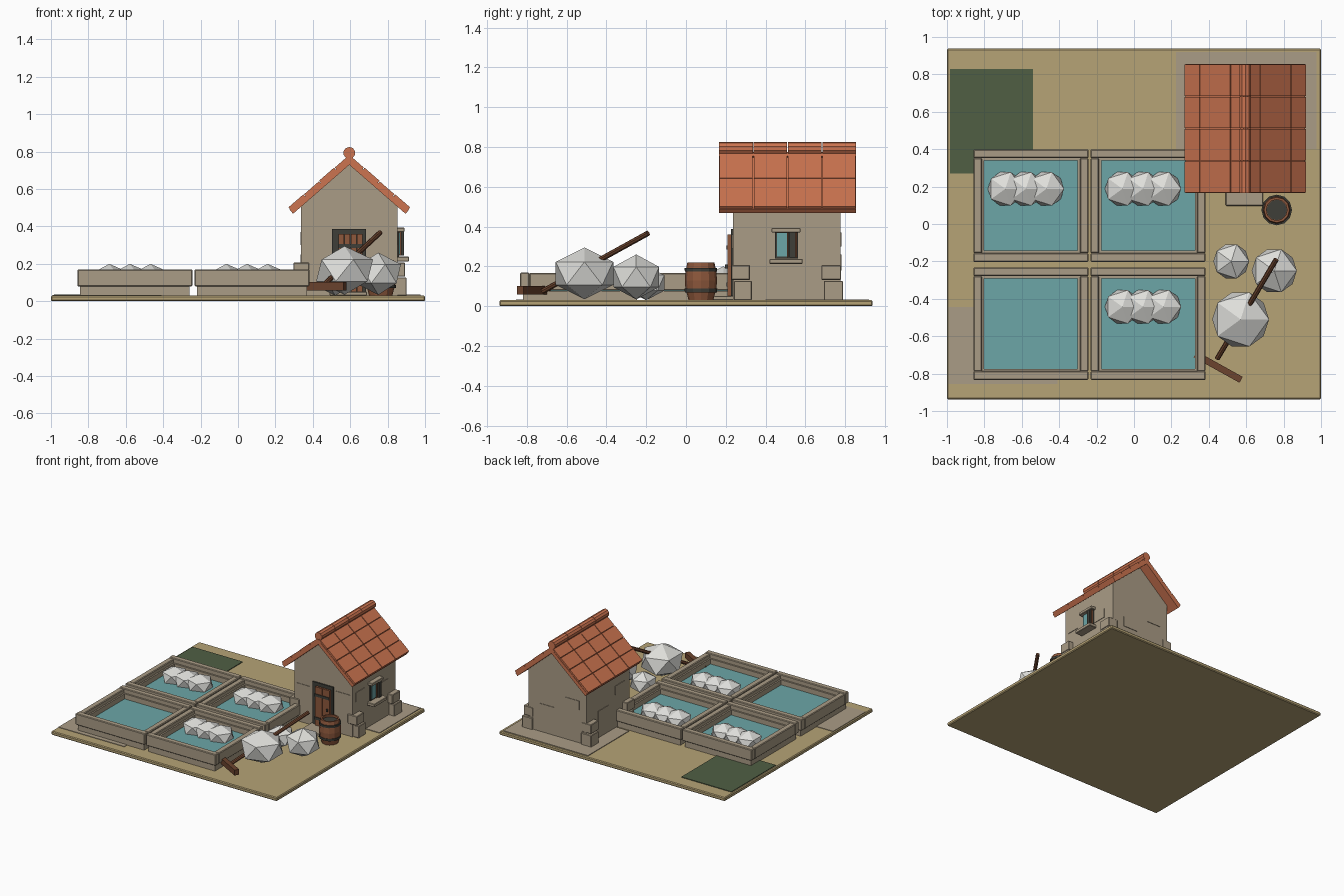
import bpy, bmesh, math
from mathutils import Matrix, Vector

if "Cube" in bpy.data.objects:
    bpy.data.objects.remove(bpy.data.objects["Cube"])


def material(name, r, g, b):
    m = bpy.data.materials.new(name)
    m.diffuse_color = tuple(((c / 255 + 0.055) / 1.055) ** 2.4 for c in (r, g, b)) + (1,)
    m.use_nodes = True
    m.node_tree.nodes["Principled BSDF"].inputs["Base Color"].default_value = m.diffuse_color
    return m


SAND = material("sand", 182, 163, 118)
STONE = material("stone", 170, 156, 134)
WATER = material("water", 108, 166, 167)
SALT = material("salt", 222, 222, 218)
TILE = material("terracotta", 204, 116, 80)
WOOD = material("dark_wood", 108, 68, 46)
PLANK = material("plank_wood", 142, 88, 60)
DARK = material("dark_iron", 62, 62, 56)
GREEN = material("moss_green", 80, 95, 68)


def finish(name, bm, mat, matrix=None):
    if matrix:
        bm.transform(matrix)
    bmesh.ops.recalc_face_normals(bm, faces=bm.faces)
    me = bpy.data.meshes.new(name)
    bm.to_mesh(me)
    bm.free()
    me.materials.append(mat)
    ob = bpy.data.objects.new(name, me)
    bpy.context.collection.objects.link(ob)
    return ob


def add_box(bm, x0, x1, y0, y1, z0, z1):
    m = Matrix.Translation(((x0 + x1) / 2, (y0 + y1) / 2, (z0 + z1) / 2))
    m = m @ Matrix.Diagonal((x1 - x0, y1 - y0, z1 - z0, 1))
    bmesh.ops.create_cube(bm, size=1, matrix=m)


def boxes(name, mat, *ranges, matrix=None, bevel=0):
    bm = bmesh.new()
    for r in ranges:
        add_box(bm, *r)
    ob = finish(name, bm, mat, matrix)
    if bevel:
        b = ob.modifiers.new("bevel", 'BEVEL')
        b.width, b.segments = bevel, 1
    return ob


def rings(name, mat, profile, sides, centre):
    # closed turned shape from (radius, height) pairs
    bm = bmesh.new()
    loops = [[bm.verts.new((centre[0] + r * math.cos(i * math.tau / sides),
                            centre[1] + r * math.sin(i * math.tau / sides), z))
              for i in range(sides)] for r, z in profile]
    for a, b in zip(loops, loops[1:]):
        for i in range(sides):
            j = (i + 1) % sides
            bm.faces.new((a[i], a[j], b[j], b[i]))
    bm.faces.new(loops[0][::-1])
    bm.faces.new(loops[-1])
    return finish(name, bm, mat)


def rod(name, mat, a, b, radius, sides=8):
    a, b = Vector(a), Vector(b)
    rot = (b - a).to_track_quat('Z', 'Y').to_matrix().to_4x4()
    bm = bmesh.new()
    bmesh.ops.create_cone(bm, cap_ends=True, segments=sides, radius1=radius, radius2=radius,
                          depth=(b - a).length, matrix=Matrix.Translation((a + b) / 2) @ rot)
    return finish(name, bm, mat)


def heap(name, *lumps):
    # squashed low-poly lumps: x, y, z, radius, vertical radius
    bm = bmesh.new()
    for x, y, z, r, rz in lumps:
        bmesh.ops.create_icosphere(bm, subdivisions=1, radius=1,
                                   matrix=Matrix.Translation((x, y, z)) @ Matrix.Diagonal((r, r, rz, 1)))
    return finish(name, bm, SALT)


# Ground and surface patches
boxes("ground", SAND, (-1, 1, -0.937, 0.937, 0, 0.03), bevel=0.006)
boxes("moss_patch", GREEN, (-0.985, -0.54, 0.27, 0.83, 0.028, 0.035))
boxes("front_paving", STONE, (-0.993, -0.41, -0.855, -0.445, 0.028, 0.034))
boxes("house_paving", STONE, (0.225, 0.975, 0.4, 0.92, 0.028, 0.035))

# Evaporation pans, three of them with salt rows
for cx in (-0.551, 0.075):
    for cy in (0.098, -0.533):
        base, cap = [], []
        for s in (-1, 1):
            for lst, ox, oy, t, z0, z1 in ((base, 0.293, 0.286, 0.043, 0.03, 0.08),
                                           (cap, 0.308, 0.3, 0.046, 0.08, 0.17)):
                x0, x1 = sorted((cx + s * ox, cx + s * (ox - t)))
                y0, y1 = sorted((cy + s * oy, cy + s * (oy - t)))
                lst.append((cx - ox, cx + ox, y0, y1, z0, z1))
                lst.append((x0, x1, cy - oy + t, cy + oy - t, z0, z1 - 0.004))
        # inner lining ledge just below the rim
        for s in (-1, 1):
            x0, x1 = sorted((cx + s * 0.265, cx + s * 0.25))
            y0, y1 = sorted((cy + s * 0.256, cy + s * 0.241))
            base.append((x0, x1, cy - 0.256, cy + 0.256, 0.08, 0.135))
            base.append((cx - 0.25, cx + 0.25, y0, y1, 0.08, 0.135))
        boxes("pan_base", STONE, *base)
        boxes("pan_rim", STONE, *cap, bevel=0.005)
        boxes("pan_water", WATER, (cx - 0.252, cx + 0.252, cy - 0.243, cy + 0.243, 0.04, 0.095))
        if (cx, cy) != (-0.551, -0.533):
            heap("salt_row", *[(cx - 0.027 + d, cy + 0.09, 0.125, 0.105, 0.075) for d in (-0.11, 0, 0.11)])

# Loose salt heaps
heap("salt_heap_large", (0.57, -0.51, 0.165, 0.17, 0.13))
heap("salt_heap_medium", (0.75, -0.25, 0.147, 0.135, 0.113))
heap("salt_heap_small", (0.52, -0.2, 0.117, 0.107, 0.087))

# House walls with gables
RX = 0.595
bm = bmesh.new()
front, back = [[bm.verts.new((x, y, z)) for x, z in
                ((0.337, 0.03), (0.852, 0.03), (0.852, 0.51), (RX, 0.745), (0.337, 0.51))]
               for y in (0.235, 0.777)]
bm.faces.new(front)
bm.faces.new(back[::-1])
for i in range(5):
    j = (i + 1) % 5
    bm.faces.new((front[i], back[i], back[j], front[j]))
finish("house_walls", bm, STONE)

# Corner stones
quoins = []
for s in (-1, 1):
    for y0, y1 in ((0.228, 0.325), (0.68, 0.783)):
        for k, (z0, z1) in enumerate(((0.03, 0.127), (0.132, 0.207))):
            x0, x1 = sorted((RX + s * (0.307 - 0.008 * k), RX + s * 0.215))
            n = 0.012 * (1 - k)
            quoins.append((x0, x1, y0 + n, y1 + n / 2 - 0.004 * k, z0, z1))
boxes("corner_stones", STONE, *quoins, bevel=0.004)

# Shallow facing stones
boxes("facing_stones", STONE,
      (0.36, 0.48, 0.231, 0.24, 0.26, 0.335), (0.7, 0.83, 0.231, 0.24, 0.29, 0.36),
      (0.848, 0.856, 0.57, 0.68, 0.26, 0.33), (0.848, 0.856, 0.27, 0.38, 0.3, 0.37),
      (0.333, 0.34, 0.3, 0.42, 0.3, 0.37), (0.333, 0.34, 0.5, 0.63, 0.17, 0.25),
      (0.4, 0.53, 0.77, 0.781, 0.3, 0.37), (0.62, 0.75, 0.77, 0.781, 0.18, 0.26))

# Roof slabs, tiles and ridge
slope, length = math.atan(0.87), 0.435
for s, side in ((-1, "left"), (1, "right")):
    m = Matrix.Translation((RX, 0, 0.785)) @ Matrix.Rotation(s * slope, 4, 'Y')
    span = lambda a, b: sorted((s * a, s * b))
    boxes(side + "_roof_slab", TILE, (*span(0, length), 0.165, 0.855, -0.042, -0.014), matrix=m)
    tiles = []
    for r in range(4):
        for c in range(4):
            y = 0.165 + c * 0.1725
            tiles.append((*span(r * length / 4, (r + 1) * length / 4 - 0.004),
                          y + 0.003, y + 0.1695, -0.016, -0.002 + 0.002 * (r % 2)))
    boxes(side + "_roof_tiles", TILE, *tiles, matrix=m)
for c in range(4):
    y = 0.165 + c * 0.1725
    rod("ridge_tile", TILE, (RX, y + 0.002, 0.793), (RX, y + 0.1705, 0.793), 0.032, 10)

# Door, straps, handle and step
boxes("door_recess", DARK, (0.502, 0.685, 0.225, 0.24, 0.03, 0.387))
boxes("door_planks", PLANK, *[(0.537 + i * 0.033, 0.567 + i * 0.033, 0.208, 0.228, 0.045, 0.36)
                              for i in range(4)])
boxes("door_straps", DARK, *[(0.537, 0.666, 0.203, 0.21, z, z + 0.02) for z in (0.1, 0.285)])
boxes("door_handle", DARK, (0.642, 0.654, 0.197, 0.21, 0.19, 0.21))
boxes("door_step", STONE, (0.49, 0.69, 0.097, 0.24, 0.03, 0.052), bevel=0.004)

# Side window
boxes("window_recess", DARK, (0.845, 0.862, 0.447, 0.562, 0.24, 0.375))
boxes("window_glass", WATER, (0.86, 0.866, 0.458, 0.508, 0.25, 0.368))
boxes("window_bars", WOOD, (0.86, 0.875, 0.508, 0.516, 0.245, 0.37),
      (0.86, 0.875, 0.55, 0.558, 0.245, 0.37))
boxes("window_shutter", DARK, (0.86, 0.887, 0.52, 0.55, 0.245, 0.37))
boxes("window_surround", STONE, (0.84, 0.915, 0.42, 0.585, 0.213, 0.238),
      (0.84, 0.89, 0.43, 0.575, 0.37, 0.393), bevel=0.003)

# Barrel
B = (0.763, 0.075)
rings("barrel", PLANK, [(0.062, 0.03), (0.078, 0.09), (0.081, 0.13), (0.078, 0.17), (0.068, 0.22),
                        (0.056, 0.22), (0.056, 0.2)], 12, B)
rings("barrel_lid", DARK, [(0.055, 0.198), (0.055, 0.204)], 12, B)
for z in (0.07, 0.175):
    rings("barrel_hoop", DARK, [(0.081, z), (0.082, z + 0.018)], 12, B)

# Salt rake
rod("rake_handle", WOOD, (0.445, -0.72, 0.075), (0.76, -0.19, 0.367), 0.014)
head = Matrix.Translation((0.45, -0.765, 0.08)) @ Matrix.Rotation(math.radians(-29), 4, 'Z')
boxes("rake_head", WOOD, (-0.14, 0.14, -0.018, 0.018, -0.022, 0.022), matrix=head)
